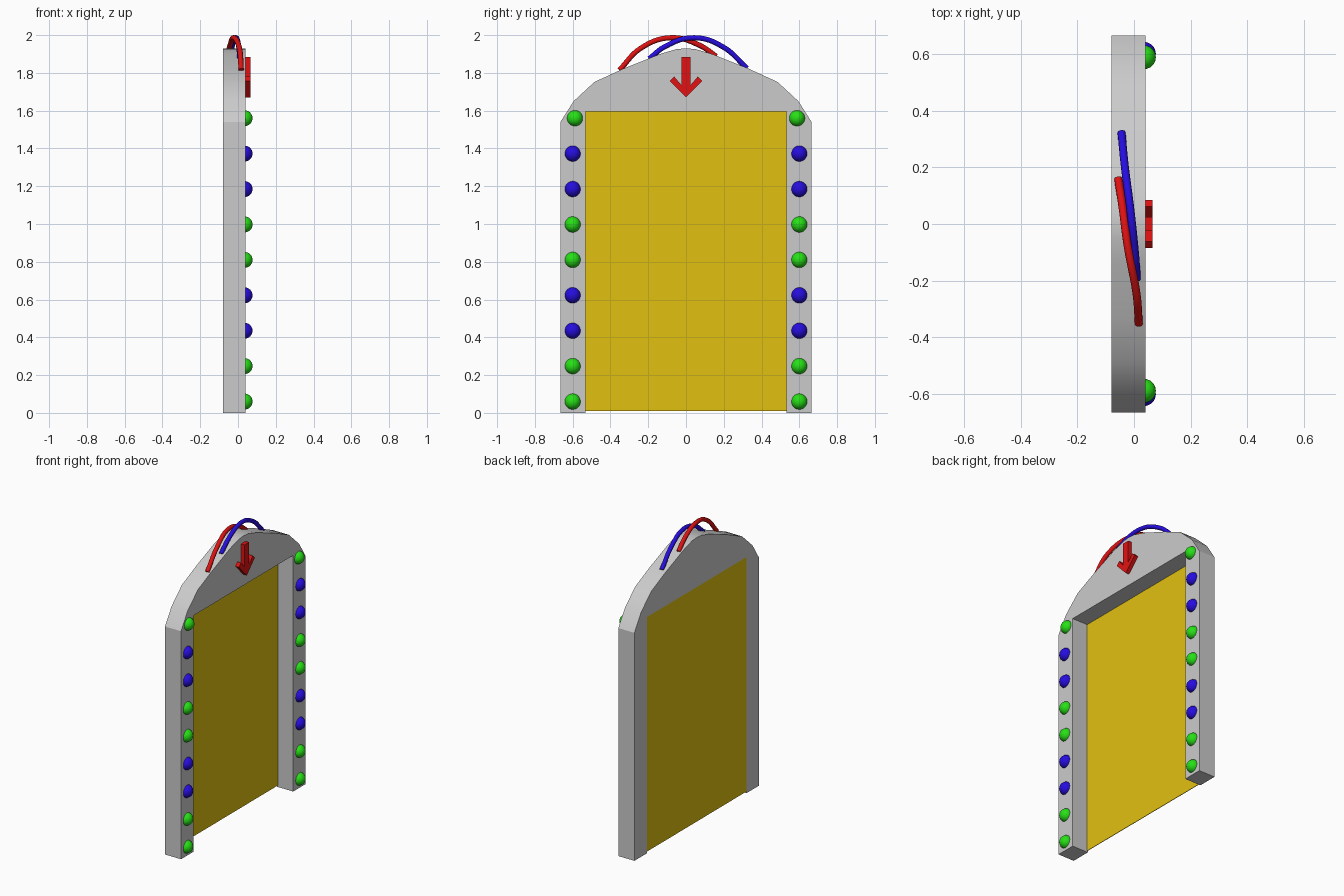
import bpy, bmesh, math
from mathutils import Vector

if "Cube" in bpy.data.objects:
    bpy.data.objects.remove(bpy.data.objects["Cube"])


def material(name, rgb):
    m = bpy.data.materials.new(name)
    m.diffuse_color = (*rgb, 1)
    m.use_nodes = True
    m.node_tree.nodes["Principled BSDF"].inputs["Base Color"].default_value = m.diffuse_color
    return m


GREY = material("grey", (0.6, 0.6, 0.6))
YELLOW = material("yellow", (0.75, 0.53, 0.005))
RED = material("red", (0.75, 0.006, 0.006))
BLUE = material("blue", (0.02, 0.004, 0.75))
GREEN = material("green", (0.02, 0.75, 0.008))


def plate(name, outline, x0, x1, mat):
    """Extrude a (y, z) outline along x."""
    bm = bmesh.new()
    face = bm.faces.new([bm.verts.new((x0, y, z)) for y, z in outline])
    ext = bmesh.ops.extrude_face_region(bm, geom=[face])["geom"]
    verts = [v for v in ext if isinstance(v, bmesh.types.BMVert)]
    bmesh.ops.translate(bm, verts=verts, vec=(x1 - x0, 0, 0))
    bmesh.ops.recalc_face_normals(bm, faces=bm.faces[:])
    mesh = bpy.data.meshes.new(name)
    bm.to_mesh(mesh)
    bm.free()
    mesh.materials.append(mat)
    ob = bpy.data.objects.new(name, mesh)
    bpy.context.collection.objects.link(ob)
    return ob


def tube(name, points, radius, mat):
    """Smooth round cable through the points."""
    cu = bpy.data.curves.new(name, "CURVE")
    cu.dimensions = "3D"
    cu.bevel_depth = radius
    cu.bevel_resolution = 3
    cu.resolution_u = 8
    cu.use_fill_caps = True
    sp = cu.splines.new("BEZIER")
    sp.bezier_points.add(len(points) - 1)
    for bp, p in zip(sp.bezier_points, points):
        bp.co = Vector(p)
        bp.handle_left_type = bp.handle_right_type = "AUTO"
    cu.materials.append(mat)
    bpy.context.collection.objects.link(bpy.data.objects.new(name, cu))


# Arched door frame: right half of the outline, mirrored
half = [(0.532, 0), (0.665, 0), (0.665, 1.54), (0.595, 1.65), (0.485, 1.752),
        (0.33, 1.823), (0.138, 1.9), (0.05, 1.926)]
right = [(0.532, 1.595)] + half
outline = right + [(0, 1.93)] + [(-y, z) for y, z in reversed(right)]
frame = plate("door_frame", outline, -0.08, 0.04, GREY)
bpy.context.view_layer.objects.active = frame
frame.select_set(True)
bpy.ops.object.shade_smooth_by_angle(angle=math.radians(20))

# Thin panel filling the opening at the back
plate("door_panel", [(-0.532, 0.01), (0.532, 0.01), (0.532, 1.595), (-0.532, 1.595)],
      -0.079, -0.075, YELLOW)

# Down arrow on the arch
plate("arrow", [(-0.024, 1.885), (0.024, 1.885), (0.024, 1.735), (0.062, 1.78),
                (0.085, 1.757), (0, 1.67), (-0.085, 1.757), (-0.062, 1.78),
                (-0.024, 1.735)], 0.035, 0.066, RED)

# Lamps up both posts, in pairs of green and blue
for i in range(9):
    for side, label in ((-1, "left"), (1, "right")):
        y = 0.588 if i == 8 else 0.6
        bpy.ops.mesh.primitive_uv_sphere_add(segments=24, ring_count=16, radius=0.042,
                                             location=(0.035, side * y, 0.06 + i * 0.1875))
        ob = bpy.context.object
        ob.name = f"lamp_{label}_{i + 1}"
        ob.data.materials.append(BLUE if i in (2, 3, 6, 7) else GREEN)
        bpy.ops.object.shade_smooth()

# Cables looping over the top
tube("red_cable", [(0.017, -0.352, 1.815), (0.008, -0.24, 1.93), (-0.022, -0.08, 1.986),
                   (-0.042, 0.07, 1.947), (-0.056, 0.16, 1.888)], 0.014, RED)
tube("blue_cable", [(0.01, -0.195, 1.875), (0.004, -0.11, 1.94), (-0.012, 0.045, 1.986),
                    (-0.032, 0.2, 1.935), (-0.044, 0.322, 1.825)], 0.014, BLUE)
